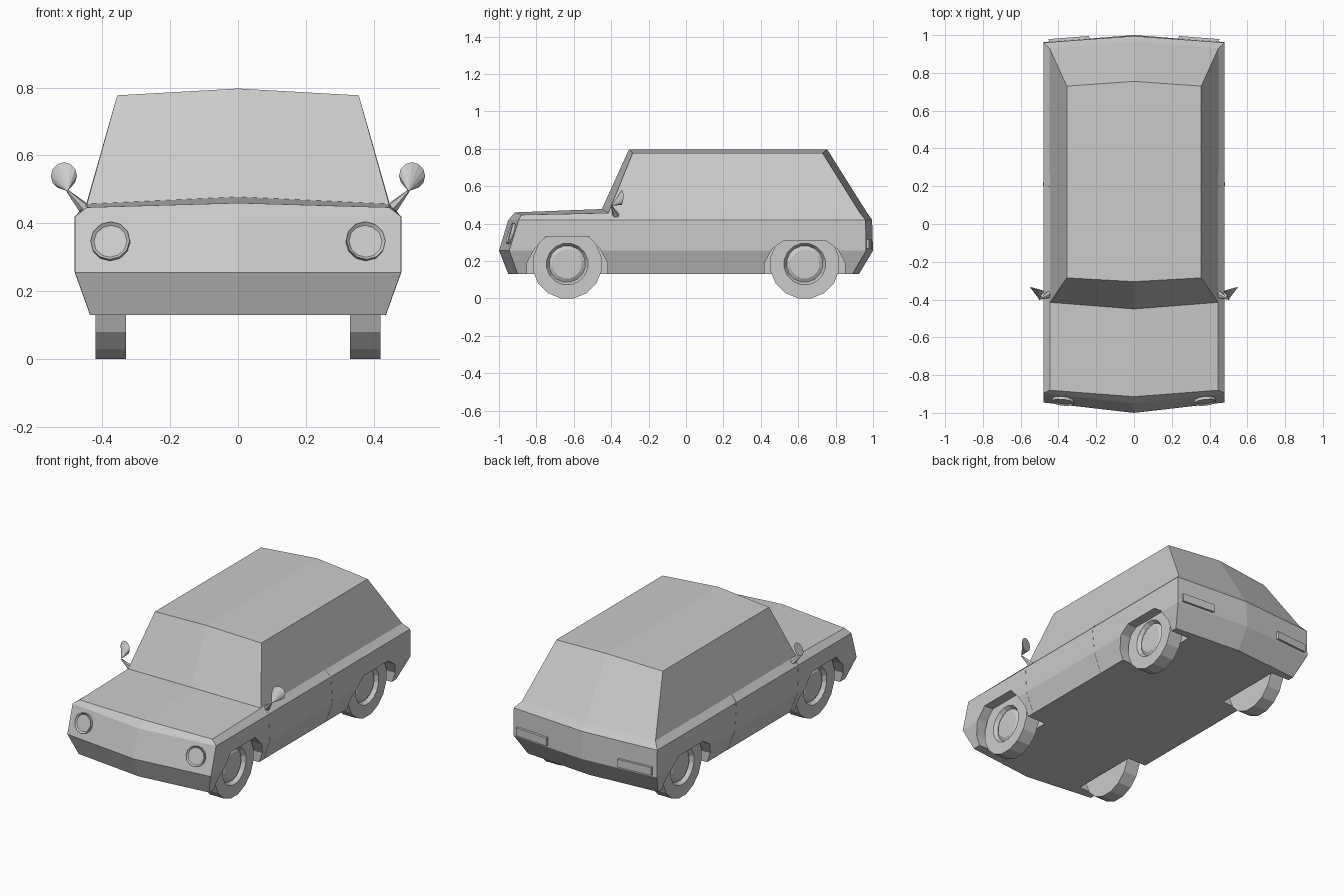
import bpy, bmesh, math
from mathutils import Vector

cube = bpy.data.objects.get("Cube")
if cube:
    bpy.data.objects.remove(cube, do_unlink=True)

paint = bpy.data.materials.new("plain_grey")
paint.use_nodes = True
GREY = (0.6, 0.6, 0.6, 1)
paint.diffuse_color = GREY
paint.node_tree.nodes["Principled BSDF"].inputs["Base Color"].default_value = GREY


def make(name, bm):
    bmesh.ops.recalc_face_normals(bm, faces=bm.faces[:])
    mesh = bpy.data.meshes.new(name)
    bm.to_mesh(mesh)
    bm.free()
    mesh.materials.append(paint)
    obj = bpy.data.objects.new(name, mesh)
    bpy.context.collection.objects.link(obj)
    return obj


def aim(obj, place, normal, up="Y"):
    obj.location = place
    obj.rotation_euler = Vector(normal).to_track_quat("Z", up).to_euler()


def prism(name, outline, x0, x1):
    """Extrude a (y, z) outline along x."""
    bm = bmesh.new()
    face = bm.faces.new([bm.verts.new((x0, y, z)) for y, z in outline])
    new = bmesh.ops.extrude_face_region(bm, geom=[face])["geom"]
    bmesh.ops.translate(bm, vec=(x1 - x0, 0, 0),
                        verts=[v for v in new if isinstance(v, bmesh.types.BMVert)])
    return make(name, bm)


def dished_disc(name, radius, depth, sides, steps):
    """Cylinder along z, its top face inset by (ring width, push) steps."""
    bm = bmesh.new()
    bmesh.ops.create_cone(bm, cap_ends=True, segments=sides, radius1=radius,
                          radius2=radius, depth=depth)
    top = max(bm.faces, key=lambda f: f.calc_center_median().z)
    for width, push in steps:
        bmesh.ops.inset_region(bm, faces=[top], thickness=width, depth=0)
        bmesh.ops.translate(bm, verts=top.verts[:], vec=(0, 0, push))
    return make(name, bm)


# Body: each row is centre y, centre z, side y, side z, side x
rows = [
    (-.95, .13, -.90, .13, .435),    # sill front
    (-1.0, .255, -.945, .255, .48),  # bumper line
    (-.95, .42, -.895, .42, .48),    # nose
    (-.914, .46, -.88, .447, .445),  # bonnet front
    (-.45, .478, -.415, .457, .445),  # windscreen base
    (-.305, .797, -.285, .777, .356),  # roof front
    (.755, .797, .73, .777, .356),   # roof back
    (.967, .46, .93, .457, .447),    # rear window base
    (.995, .42, .96, .42, .48),      # tail top
    (1.0, .255, .963, .255, .48),    # tail crease
    (.925, .13, .89, .13, .435),     # sill back
]
bm = bmesh.new()
mid = [bm.verts.new((0, r[0], r[1])) for r in rows]
for side in (-1, 1):
    edge = [bm.verts.new((side * r[4], r[2], r[3])) for r in rows]
    for i in range(len(rows)):
        j = (i + 1) % len(rows)
        bm.faces.new((mid[i], mid[j], edge[j], edge[i]))
    for loop in ((0, 1, 9, 10), (1, 2, 8, 9), (2, 3, 4, 7, 8), (4, 5, 6, 7)):
        bm.faces.new([edge[i] for i in loop])
body = make("body", bm)

# Wheel arches and wheels
for end, y, top in (("front", -.635, .33), ("rear", .635, .307)):
    half = [(.215, .05), (.215, .19), (.175, .265), (.115, top)]
    outline = [(y + a, z) for a, z in half] + [(y - a, z) for a, z in reversed(half)]
    for word, s in (("left", 1), ("right", -1)):
        cutter = prism(f"{end}_{word}_arch_cutter", outline, s * .31, s * .6)
        cutter.hide_render = True
        cutter.hide_set(True)
        cut = body.modifiers.new("arch", "BOOLEAN")
        cut.object = cutter
        cut.solver = "EXACT"
        wheel = dished_disc(f"{end}_{word}_wheel", .187, .09, 16,
                            [(.075, 0), (.014, -.022), (.02, .012)])
        aim(wheel, (s * .375, y, .184), (s, 0, 0))
        wheel.rotation_euler.rotate_axis("Z", math.pi / 16)

for word, s in (("left", 1), ("right", -1)):
    # Headlight lying on the sloped nose
    lamp = dished_disc(f"{word}_headlight", .058, .03, 12, [(.009, -.008)])
    aim(lamp, (s * .375, -.931, .345), (s * .115, -1, .303))

    # Tail light
    bm = bmesh.new()
    bmesh.ops.create_cube(bm, size=1)
    bmesh.ops.scale(bm, vec=(.215, .04, .048), verts=bm.verts[:])
    tail = make(f"{word}_tail_light", bm)
    tail.location = (s * .343, .967, .29)
    tail.rotation_euler.z = -s * .077

    # Mirror: cone with its base to the rear, on a tapered stalk
    tip = Vector((s * .502, -.398, .495))
    centre = Vector((s * .513, -.345, .54))
    normal = Vector((s * -.27, .95, -.05)).normalized()
    across = normal.cross((0, 0, 1)).normalized()
    upward = across.cross(normal)
    bm = bmesh.new()
    rim = [bm.verts.new(centre + .04 * (across * math.cos(a) + upward * math.sin(a)))
           for a in [i * math.tau / 12 for i in range(12)]]
    apex = bm.verts.new(tip)
    bm.faces.new(rim)
    for a, b in zip(rim, rim[1:] + rim[:1]):
        bm.faces.new((a, b, apex))
    make(f"{word}_mirror", bm)

    foot = Vector((s * .447, -.372, .437))
    bm = bmesh.new()
    bmesh.ops.create_cone(bm, cap_ends=True, segments=6, radius1=.02, radius2=.004,
                          depth=(tip - foot).length)
    stalk = make(f"{word}_mirror_stalk", bm)
    aim(stalk, (tip + foot) / 2, tip - foot)

    # Door seams as thin strips following the flank
    for label, ys in (("front", (-.375, -.38, -.39, -.392)),
                      ("rear", (.222, .218, .203, .198))):
        bm = bmesh.new()
        pairs = [[bm.verts.new((s * (x + .001), y + d, z)) for d in (-.002, .002)]
                 for y, (x, z) in zip(ys, ((.435, .13), (.48, .255), (.48, .42), (.448, .455)))]
        for (a, b), (c, d) in zip(pairs, pairs[1:]):
            bm.faces.new((a, b, d, c))
        seam = make(f"{word}_{label}_door_seam", bm)
        seam.modifiers.new("thickness", "SOLIDIFY").thickness = .002
